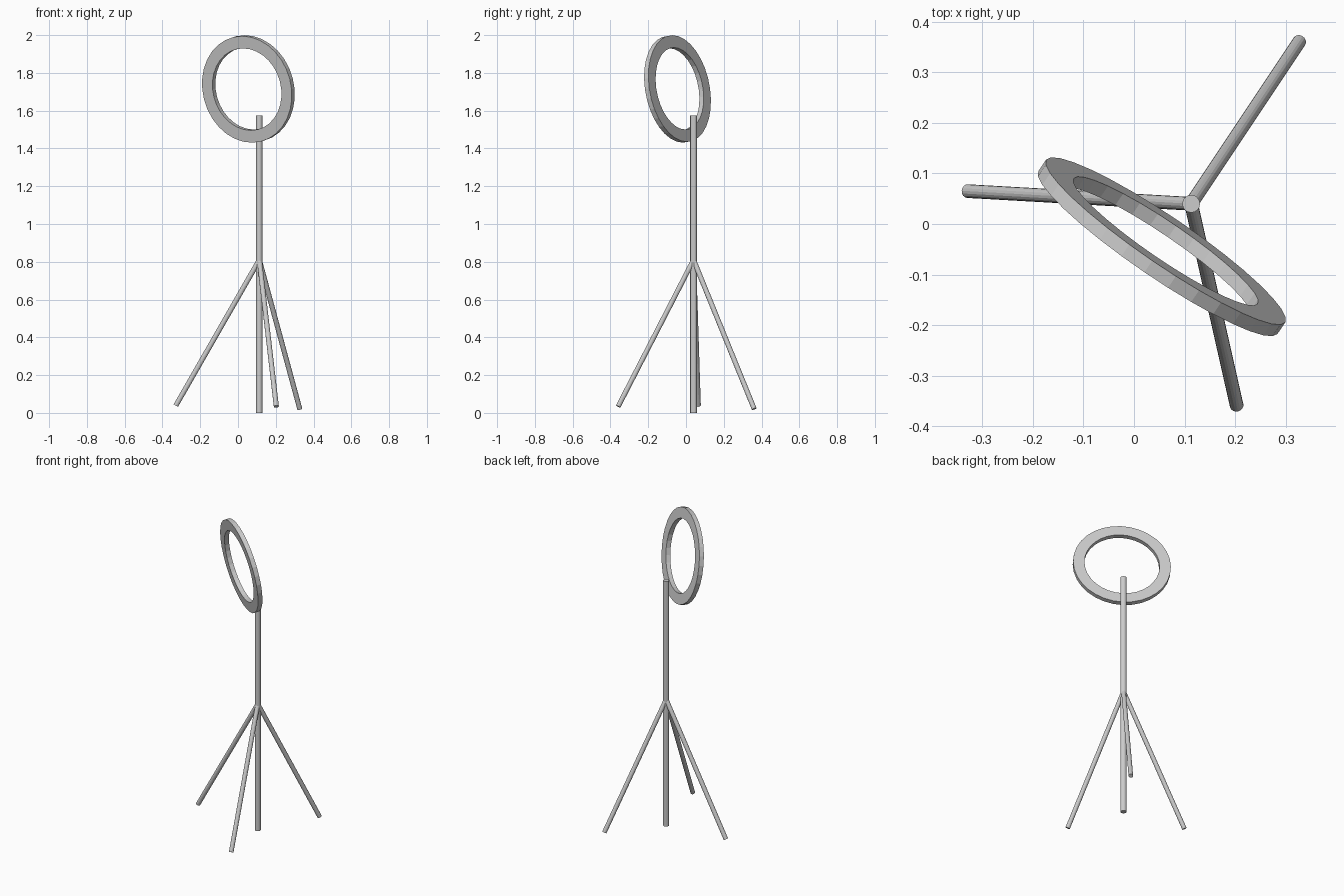
import bpy, bmesh, math
from mathutils import Vector

if "Cube" in bpy.data.objects:
    bpy.data.objects.remove(bpy.data.objects["Cube"])

POLE_X, POLE_Y = 0.113, 0.04


def finish(bm, name):
    bmesh.ops.recalc_face_normals(bm, faces=bm.faces)
    mesh = bpy.data.meshes.new(name)
    bm.to_mesh(mesh)
    bm.free()
    obj = bpy.data.objects.new(name, mesh)
    bpy.context.collection.objects.link(obj)
    return obj


def rod(name, start, end, radius, sides=16):
    """Capped cylinder between two points."""
    start, end = Vector(start), Vector(end)
    axis = end - start
    bm = bmesh.new()
    bmesh.ops.create_cone(bm, cap_ends=True, segments=sides, radius1=radius,
                          radius2=radius, depth=axis.length)
    obj = finish(bm, name)
    obj.rotation_euler = axis.to_track_quat('Z', 'Y').to_euler()
    obj.location = (start + end) / 2
    return obj


def ring(name, centre, normal, outer, inner, half, sides=32):
    """Flat ring with a rectangular cross-section."""
    bm = bmesh.new()
    profile = [(outer, -half), (outer, half), (inner, half), (inner, -half)]
    loops = []
    for i in range(sides):
        a = 2 * math.pi * i / sides
        loops.append([bm.verts.new((r * math.cos(a), r * math.sin(a), z))
                      for r, z in profile])
    for i in range(sides):
        p, q = loops[i], loops[(i + 1) % sides]
        for j in range(4):
            k = (j + 1) % 4
            bm.faces.new((p[j], q[j], q[k], p[k]))
    obj = finish(bm, name)
    obj.rotation_euler = Vector(normal).to_track_quat('Z', 'Y').to_euler()
    obj.location = centre
    return obj


# Upright pole
rod("pole", (POLE_X, POLE_Y, 0), (POLE_X, POLE_Y, 1.575), 0.0175)

# Three splayed legs meeting at the pole
feet = {"leg_left": (-0.329, 0.065, 0.039),
        "leg_back": (0.327, 0.361, 0.021),
        "leg_front": (0.203, -0.359, 0.034)}
for name, foot in feet.items():
    rod(name, (POLE_X, POLE_Y, 0.81), foot, 0.0135)

# Tilted light ring in front of the pole top
ring("light_ring", (0.055, -0.045, 1.715), (0.555, 0.815, 0.165),
     0.286, 0.22, 0.014)
